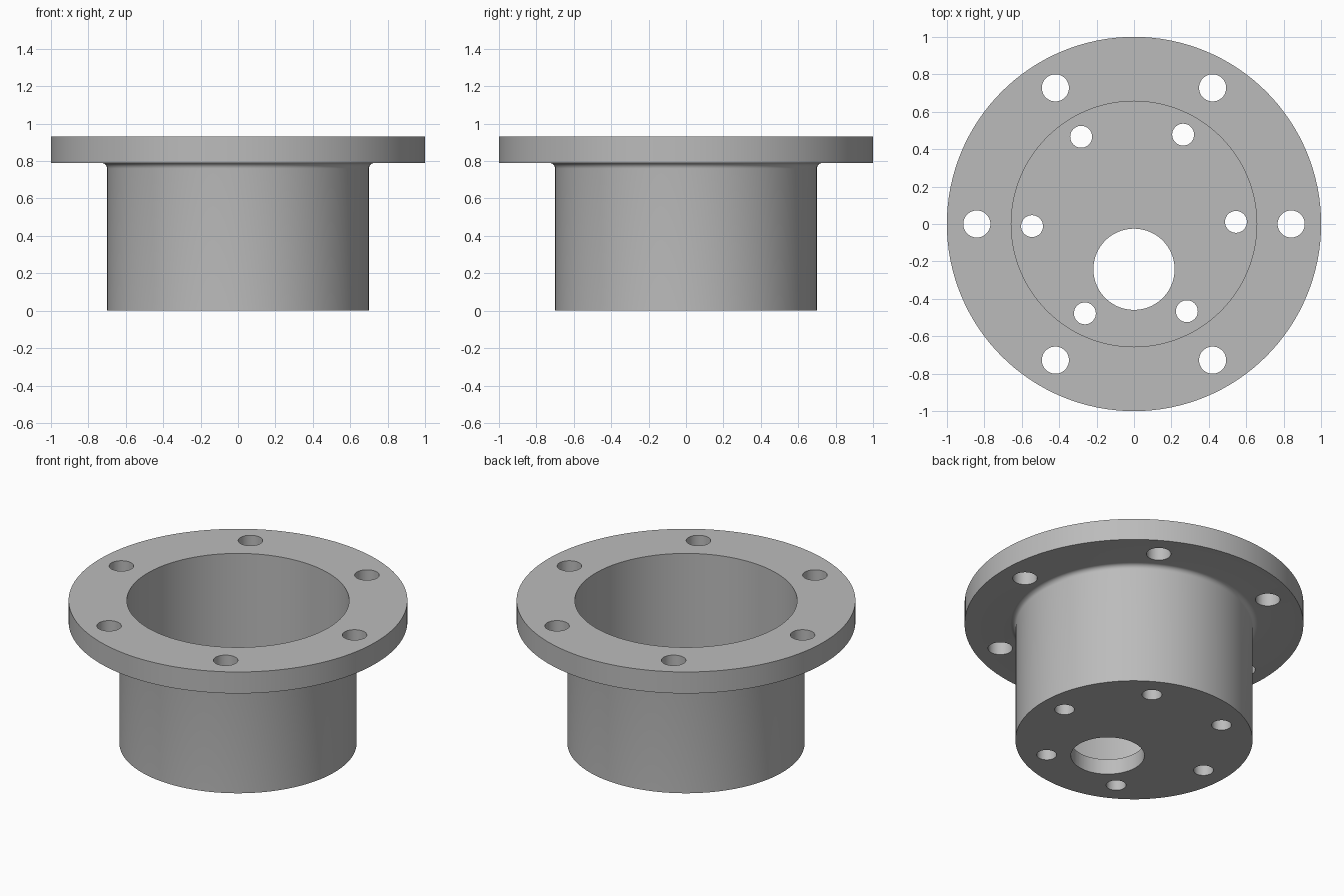
import bpy, bmesh, math

if "Cube" in bpy.data.objects:
    bpy.data.objects.remove(bpy.data.objects["Cube"])

grey = bpy.data.materials.new("grey metal")
grey.diffuse_color = (0.5, 0.5, 0.5, 1)
grey.use_nodes = True
grey.node_tree.nodes["Principled BSDF"].inputs["Base Color"].default_value = grey.diffuse_color
SEG = 128


def lathe(name, profile):
    """Revolve an (r, z) profile that starts and ends on the axis."""
    bm = bmesh.new()
    verts = [bm.verts.new((r, 0, z)) for r, z in profile]
    edges = [bm.edges.new(pair) for pair in zip(verts, verts[1:])]
    bmesh.ops.spin(bm, geom=verts + edges, cent=(0, 0, 0), axis=(0, 0, 1),
                   angle=2 * math.pi, steps=SEG, use_merge=True)
    bmesh.ops.remove_doubles(bm, verts=bm.verts, dist=1e-5)
    bmesh.ops.recalc_face_normals(bm, faces=bm.faces)
    mesh = bpy.data.meshes.new(name)
    bm.to_mesh(mesh)
    bm.free()
    obj = bpy.data.objects.new(name, mesh)
    bpy.context.collection.objects.link(obj)
    return obj


def add_cylinder(bm, x, y, z0, z1, r, seg):
    """Add a closed upright cylinder to a cutter mesh."""
    made = bmesh.ops.create_cone(bm, cap_ends=True, segments=seg,
                                 radius1=r, radius2=r, depth=z1 - z0)
    bmesh.ops.translate(bm, verts=made["verts"], vec=(x, y, (z0 + z1) / 2))


# Flanged cup: floor, outer wall, fillet under the flange, rim, bore
R, FILLET, UNDER, TOP, BORE, FLOOR = 0.70, 0.03, 0.79, 0.93, 0.656, 0.10
fillet = [(R + FILLET * (1 - math.cos(a)), UNDER - FILLET * (1 - math.sin(a)))
          for a in (i * math.pi / 12 for i in range(7))]
profile = ([(0, 0), (R, 0)] + fillet +
           [(1, UNDER), (1, TOP), (BORE, TOP), (BORE, FLOOR), (0, FLOOR)])
cup = lathe("flanged_cup", profile)
cup.data.materials.append(grey)

# Hole cutters: flange bolt circle, floor bolt circle, offset floor opening
bm = bmesh.new()
for i in range(6):
    a = math.radians(60 * i)
    add_cylinder(bm, 0.84 * math.cos(a), 0.84 * math.sin(a), 0.6, 1.1, 0.0725, 48)
    a += math.radians(1.2)
    add_cylinder(bm, 0.545 * math.cos(a), 0.545 * math.sin(a), -0.1, 0.3, 0.0585, 48)
add_cylinder(bm, 0, -0.242, -0.1, 0.3, 0.217, 96)
mesh = bpy.data.meshes.new("hole_cutters")
bm.to_mesh(mesh)
bm.free()
cutter = bpy.data.objects.new("hole_cutters", mesh)
bpy.context.collection.objects.link(cutter)
mesh.materials.append(grey)

cut = cup.modifiers.new("holes", "BOOLEAN")
cut.operation = "DIFFERENCE"
cut.solver = "EXACT"
cut.object = cutter
bpy.context.view_layer.objects.active = cup
cup.select_set(True)
bpy.ops.object.modifier_apply(modifier=cut.name)
bpy.data.objects.remove(cutter)

# Smooth round walls with crisp edges
bpy.ops.object.shade_smooth_by_angle(angle=math.radians(30))
